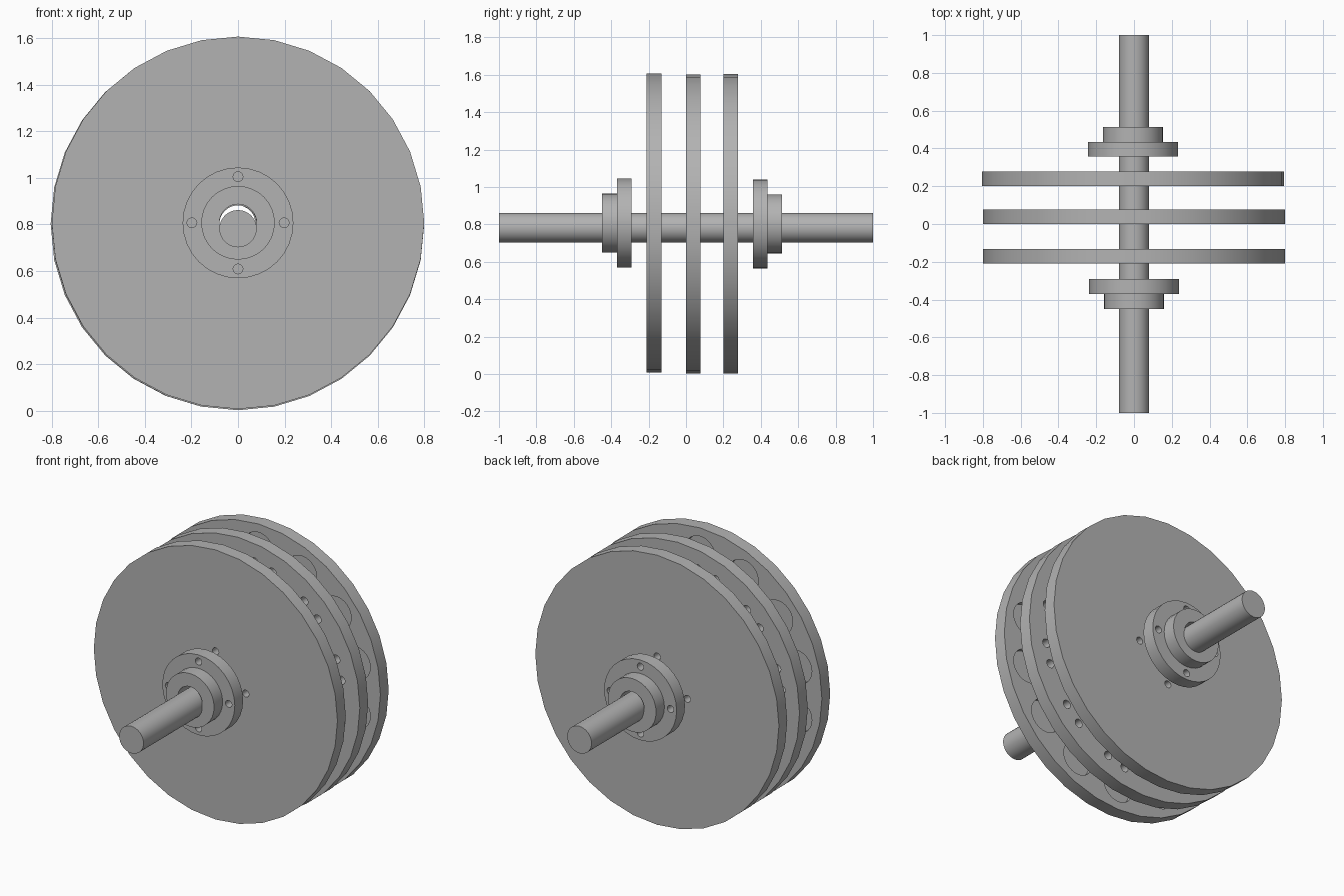
import bpy, math

if "Cube" in bpy.data.objects:
    bpy.data.objects.remove(bpy.data.objects["Cube"])

grey = bpy.data.materials.new("plain_grey")
grey.diffuse_color = (0.45, 0.45, 0.45, 1)
grey.use_nodes = True
grey.node_tree.nodes["Principled BSDF"].inputs["Base Color"].default_value = grey.diffuse_color


def cylinder(name, x, z, y0, y1, r, sides=32):
    """Cylinder lying along y between y0 and y1."""
    bpy.ops.mesh.primitive_cylinder_add(
        vertices=sides, radius=r, depth=y1 - y0,
        location=(x, (y0 + y1) / 2, z), rotation=(math.pi / 2, 0, 0))
    ob = bpy.context.object
    ob.name = name
    ob.data.materials.append(grey)
    bpy.ops.object.transform_apply(location=True, rotation=True, scale=True)
    return ob


def drill(ob, x, z, holes):
    """Cut round holes: (ring radius, angle in degrees, hole radius, y0, y1, sides)."""
    cutters = []
    for ring, angle, r, y0, y1, sides in holes:
        a = math.radians(angle)
        cutters.append(cylinder("cutter", x + ring * math.cos(a),
                                z + ring * math.sin(a), y0, y1, r, sides))
    bpy.ops.object.select_all(action='DESELECT')
    for c in cutters:
        c.select_set(True)
    bpy.context.view_layer.objects.active = cutters[0]
    if len(cutters) > 1:
        bpy.ops.object.join()
    cutter = bpy.context.object
    bpy.ops.object.select_all(action='DESELECT')
    bpy.context.view_layer.objects.active = ob
    ob.select_set(True)
    mod = ob.modifiers.new("holes", 'BOOLEAN')
    mod.operation, mod.solver, mod.object = 'DIFFERENCE', 'EXACT', cutter
    bpy.ops.object.modifier_apply(modifier=mod.name)
    bpy.data.objects.remove(cutter)


def bore(y0, y1):
    return [(0, 0, 0.08, y0 - 0.1, y1 + 0.1, 32)]


def bolts(y0, y1):
    return [(0.198, k * 90, 0.021, y0 - 0.1, y1 + 0.1, 16) for k in range(4)]


def smooth(ob):
    bpy.ops.object.select_all(action='DESELECT')
    ob.select_set(True)
    bpy.context.view_layer.objects.active = ob
    bpy.ops.object.shade_smooth_by_angle(angle=math.radians(30))


# outer discs with round pockets on the inner face, and stepped hubs
for label, x, z, d0, d1, inner, f0, f1, h0, h1 in (
        ("front", 0, 0.807, -0.21, -0.132, -0.132, -0.37, -0.292, -0.45, -0.37),
        ("back", -0.005, 0.803, 0.2, 0.278, 0.2, 0.357, 0.435, 0.435, 0.513)):
    disc = cylinder(label + "_disc", x, z, d0, d1, 0.8)
    pockets = [(0.65, 90 + k * 360 / 14, 0.1, inner - 0.03, inner + 0.03, 32)
               for k in range(14)]
    drill(disc, x, z, bore(d0, d1) + bolts(d0, d1) + pockets)
    flange = cylinder(label + "_flange", x, z, f0, f1, 0.238)
    drill(flange, x, z, bore(f0, f1) + bolts(f0, f1))
    hub = cylinder(label + "_hub", x, z, h0, h1, 0.158)
    drill(hub, x, z, bore(h0, h1))
    for ob in (disc, flange, hub):
        smooth(ob)

# middle disc with twelve pairs of small holes near the rim
middle = cylinder("middle_disc", 0, 0.802, 0, 0.078, 0.8)
pairs = [(0.69, 16 + k * 30 + s, 0.025, -0.1, 0.2, 16)
         for k in range(12) for s in (-5, 5)]
drill(middle, 0, 0.802, bore(0, 0.078) + pairs)
smooth(middle)

# shaft
smooth(cylinder("shaft", 0, 0.782, -1, 1, 0.08))
